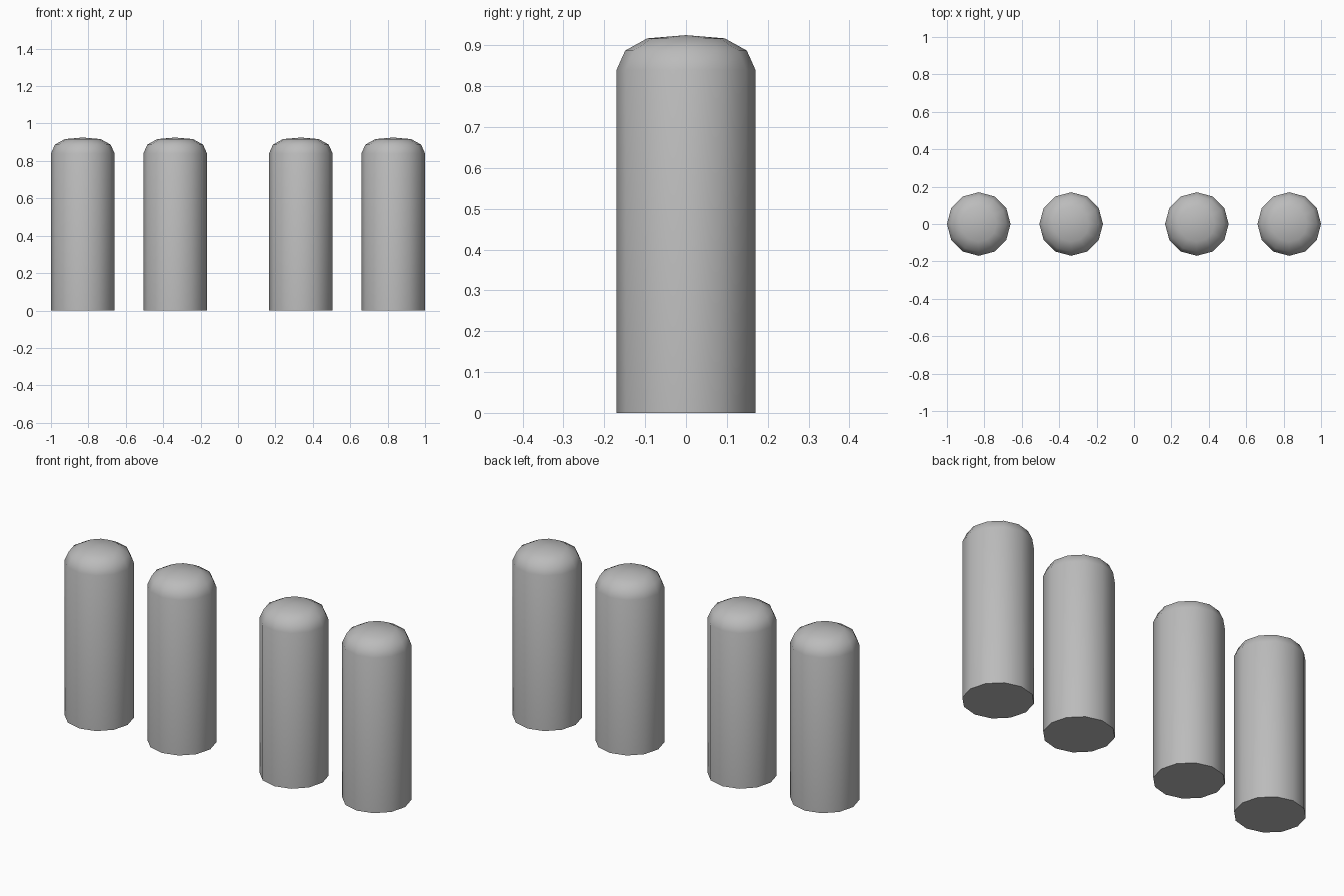
import bpy, bmesh, math

if "Cube" in bpy.data.objects:
    bpy.data.objects.remove(bpy.data.objects["Cube"])

SIDES = 12
# (radius, height) rings from the base up to the rounded cap
PROFILE = [(0.17, 0.0), (0.17, 0.84), (0.149, 0.887), (0.095, 0.917)]
TOP = 0.925

grey = bpy.data.materials.new("mid grey")
grey.diffuse_color = (0.5, 0.5, 0.5, 1.0)
grey.use_nodes = True
grey.node_tree.nodes["Principled BSDF"].inputs["Base Color"].default_value = grey.diffuse_color


def bollard(name, x):
    bm = bmesh.new()
    rings = []
    for r, z in PROFILE:
        rings.append([bm.verts.new((r * math.cos(2 * math.pi * i / SIDES),
                                    r * math.sin(2 * math.pi * i / SIDES), z))
                      for i in range(SIDES)])
    tip = bm.verts.new((0, 0, TOP))
    bm.faces.new(rings[0][::-1])  # flat base
    for i in range(SIDES):
        j = (i + 1) % SIDES
        for a, b in zip(rings, rings[1:]):
            bm.faces.new((a[i], a[j], b[j], b[i]))
        bm.faces.new((rings[-1][i], rings[-1][j], tip))  # shallow cap
    me = bpy.data.meshes.new(name)
    bm.to_mesh(me)
    bm.free()
    me.materials.append(grey)
    ob = bpy.data.objects.new(name, me)
    ob.location.x = x
    bpy.context.collection.objects.link(ob)
    # smooth body and cap, sharp base rim
    bpy.ops.object.select_all(action='DESELECT')
    ob.select_set(True)
    bpy.context.view_layer.objects.active = ob
    bpy.ops.object.shade_smooth_by_angle(angle=math.radians(50))


# Row of four posts, mirrored about the centre
for side, s in (("left", -1), ("right", 1)):
    bollard(f"outer_post_{side}", s * 0.83)
    bollard(f"inner_post_{side}", s * 0.336)
